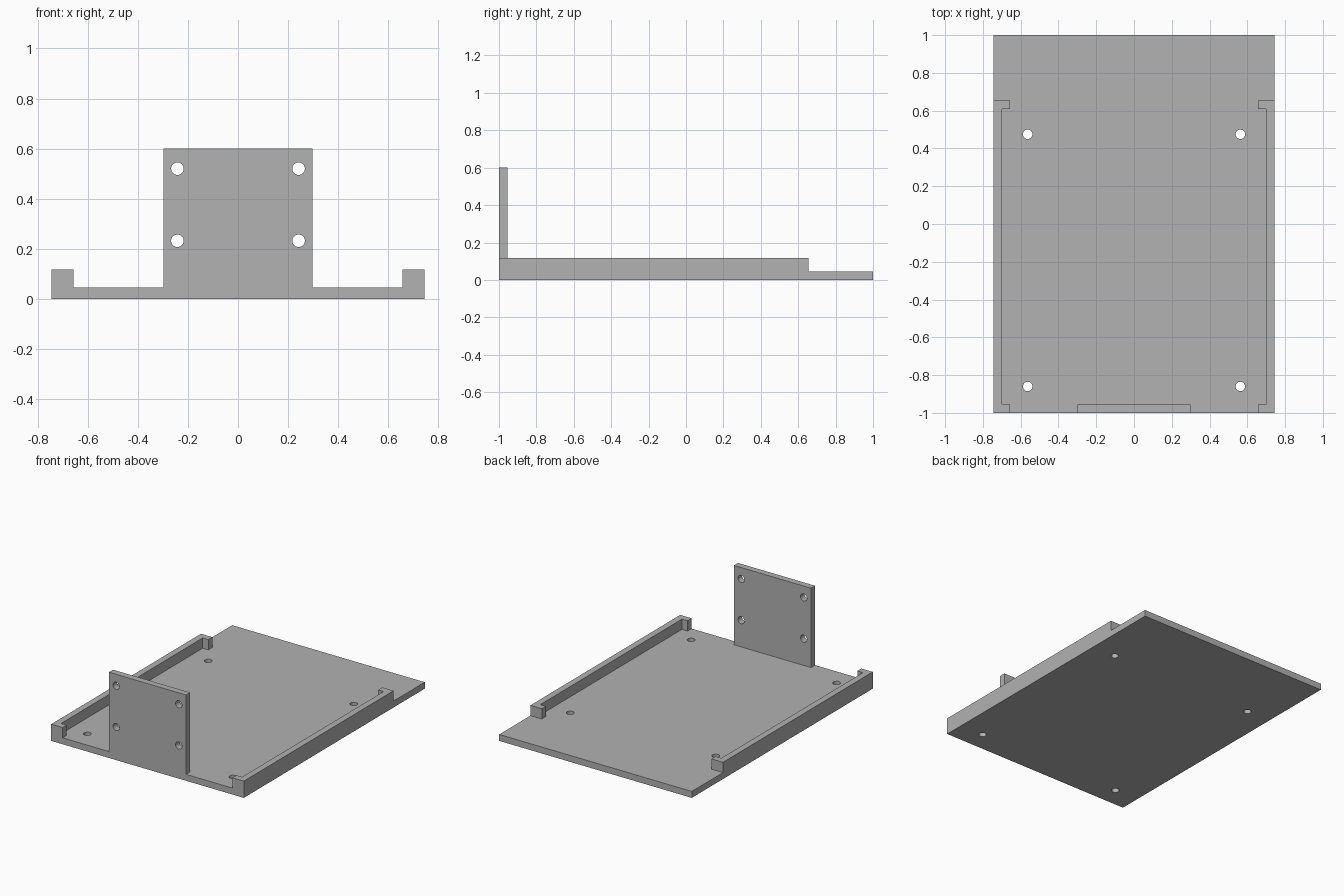
import bpy
import bmesh
import math
from mathutils import Matrix, Vector

if "Cube" in bpy.data.objects:
    bpy.data.objects.remove(bpy.data.objects["Cube"])

HALF_W, HALF_L = 0.745, 1.0
WALL = 0.045          # thickness of floor, rails and upright plate
RAIL_TOP = 0.117
RAIL_BACK = 0.655
LIP_X = 0.657         # inner end of the rail lips
HOLE_R = 0.025

grey = bpy.data.materials.new("plain grey")
grey.use_nodes = True
grey.diffuse_color = (0.445, 0.445, 0.445, 1)
grey.node_tree.nodes["Principled BSDF"].inputs["Base Color"].default_value = grey.diffuse_color


def finish(name, bm):
    bmesh.ops.recalc_face_normals(bm, faces=bm.faces)
    mesh = bpy.data.meshes.new(name)
    bm.to_mesh(mesh)
    bm.free()
    mesh.materials.append(grey)
    obj = bpy.data.objects.new(name, mesh)
    bpy.context.collection.objects.link(obj)
    return obj


def prism(name, outline, z0, z1):
    """Extrude an xy outline from z0 to z1."""
    bm = bmesh.new()
    face = bm.faces.new([bm.verts.new((x, y, z0)) for x, y in outline])
    new = bmesh.ops.extrude_face_region(bm, geom=[face])["geom"]
    verts = [g for g in new if isinstance(g, bmesh.types.BMVert)]
    bmesh.ops.translate(bm, verts=verts, vec=(0, 0, z1 - z0))
    return finish(name, bm)


def rect(x0, x1, y0, y1):
    return [(x0, y0), (x1, y0), (x1, y1), (x0, y1)]


def drill(obj, centres, axis):
    """Cut round holes through obj along the axis."""
    bm = bmesh.new()
    turn = Vector((0, 0, 1)).rotation_difference(Vector(axis)).to_matrix().to_4x4()
    for c in centres:
        bmesh.ops.create_cone(bm, cap_ends=True, segments=32, radius1=HOLE_R,
                              radius2=HOLE_R, depth=WALL * 4,
                              matrix=Matrix.Translation(c) @ turn)
    cutter = finish("hole_cutter", bm)
    cutter.hide_render = True
    mod = obj.modifiers.new("holes", "BOOLEAN")
    mod.operation = "DIFFERENCE"
    mod.solver = "EXACT"
    mod.object = cutter
    bpy.ops.object.select_all(action="DESELECT")
    obj.select_set(True)
    bpy.context.view_layer.objects.active = obj
    bpy.ops.object.modifier_apply(modifier=mod.name)
    bpy.data.objects.remove(cutter)
    bpy.ops.object.shade_smooth_by_angle(angle=math.radians(30))


# Floor plate with four screw holes
floor = prism("floor_plate", rect(-HALF_W, HALF_W, -HALF_L, HALF_L), 0, WALL)
drill(floor, [(s * 0.563, y, WALL / 2) for s in (-1, 1) for y in (-0.86, 0.475)], (0, 0, 1))

# Side rails with a short inward lip at each end
for side, s in (("left", 1), ("right", -1)):
    inner = HALF_W - WALL
    outline = [(HALF_W, -HALF_L), (HALF_W, RAIL_BACK), (LIP_X, RAIL_BACK),
               (LIP_X, RAIL_BACK - WALL), (inner, RAIL_BACK - WALL),
               (inner, WALL - HALF_L), (LIP_X, WALL - HALF_L), (LIP_X, -HALF_L)]
    prism(side + "_rail", [(s * x, y) for x, y in outline], WALL, RAIL_TOP)

# Upright mounting plate at the front with four screw holes
mount = prism("mounting_plate", rect(-0.298, 0.298, -HALF_L, WALL - HALF_L), WALL, 0.6)
drill(mount, [(s * 0.242, WALL / 2 - HALF_L, z) for s in (-1, 1) for z in (0.232, 0.52)], (0, 1, 0))
